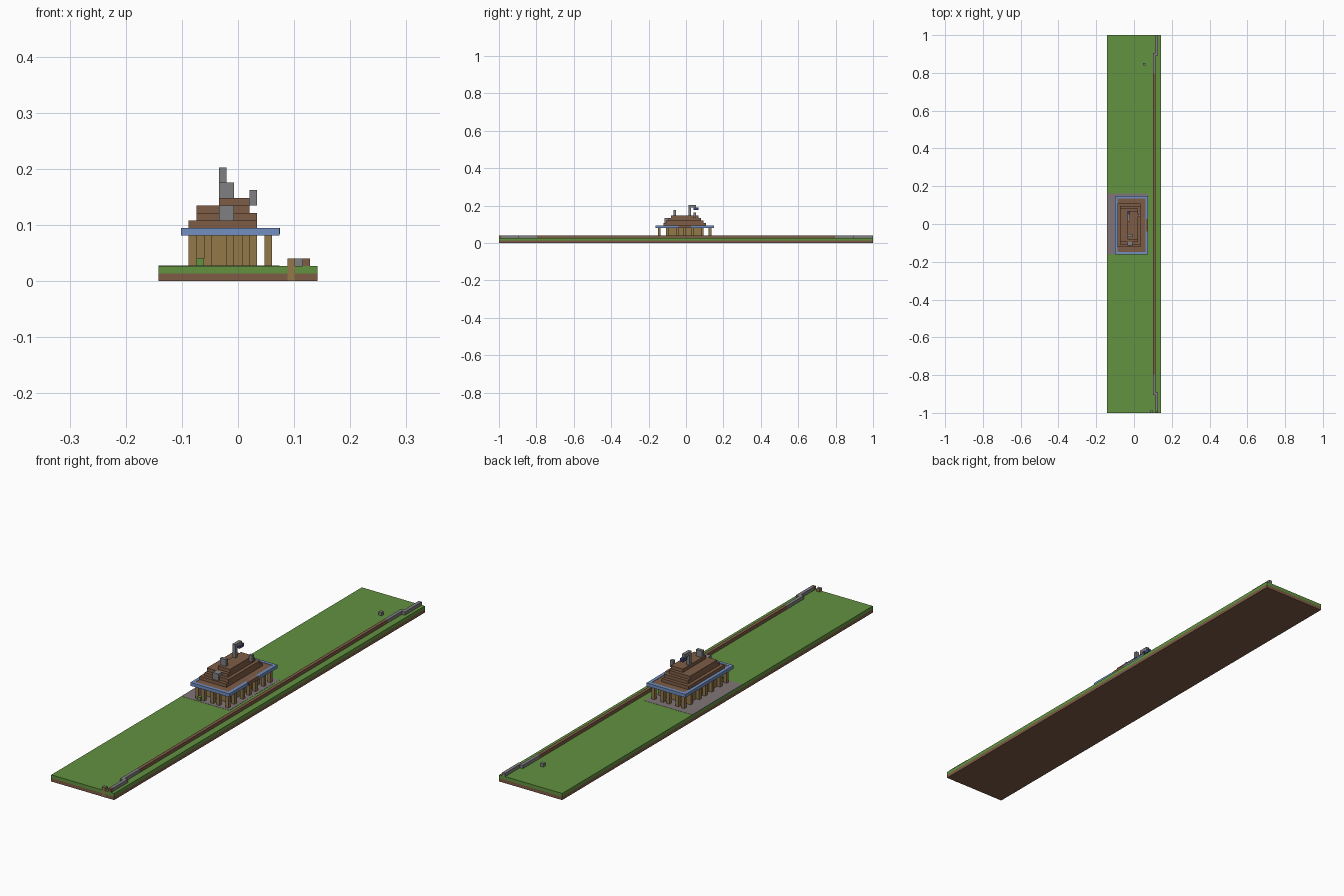
import bpy
import bmesh
from mathutils import Vector

if "Cube" in bpy.data.objects:
    bpy.data.objects.remove(bpy.data.objects["Cube"], do_unlink=True)

U = 2 / 148                # size of one block
ORIGIN = Vector((-10.5, -74, 0))


def material(name, rgb):
    linear = [((c / 255 + 0.055) / 1.055) ** 2.4 for c in rgb] + [1]
    mat = bpy.data.materials.new(name)
    mat.use_nodes = True
    mat.diffuse_color = linear
    mat.node_tree.nodes["Principled BSDF"].inputs["Base Color"].default_value = linear
    return mat


GRASS = material("grass green", (98, 146, 64))
BROWN = material("earth brown", (126, 92, 70))
TAN = material("timber tan", (146, 120, 74))
BLUE = material("eave blue", (114, 142, 192))
GREY = material("stone grey", (128, 128, 130))
PAVING = material("paving grey", (128, 117, 120))
NAVY = material("lamp blue", (62, 72, 120))


def blocks(name, mat, *spans):
    """Join boxes given as (x range, y range, z range) in block units."""
    bm = bmesh.new()
    for span in spans:
        low, high = (Vector(side) for side in zip(*span))
        made = bmesh.ops.create_cube(bm, size=1)
        for v in made["verts"]:
            for i in range(3):
                v.co[i] = (low[i] if v.co[i] < 0 else high[i]) + ORIGIN[i]
                v.co[i] *= U
    mesh = bpy.data.meshes.new(name)
    bm.to_mesh(mesh)
    bm.free()
    mesh.materials.append(mat)
    obj = bpy.data.objects.new(name, mesh)
    bpy.context.collection.objects.link(obj)
    return obj


# Ground slab and paving
blocks("earth_layer", BROWN, ((0, 21), (0, 148), (0, 1)))
blocks("grass_layer", GRASS, ((0, 21), (0, 148), (1, 2)))
blocks("paving", PAVING, ((0, 16), (62, 86), (1.9, 2.05)))

# Long low wall with stone ends that jog sideways
blocks("low_wall", BROWN, ((18, 19), (15, 133), (2, 3)))
blocks("wall_ends", GREY,
       ((18, 19), (7, 15), (2, 3)), ((19, 20), (1, 8), (2, 3)),
       ((18, 19), (133, 141), (2, 3)), ((19, 20), (140, 148), (2, 3)))
blocks("wall_end_cap", BROWN, ((19, 20), (0, 1), (2, 3)))
blocks("gate_post", TAN, ((17, 18), (-0.05, 1), (0, 2.95)))
blocks("gate_post_cap", GREY, ((17, 18), (0, 1), (2.9, 3)))
blocks("loose_stone", GREY, ((14, 15), (136, 137), (2, 3)))

# House body and surrounding colonnade
blocks("house_walls", TAN, ((5, 13), (66, 81), (2, 6)))
posts = [(x, y) for x in (4, 14) for y in (63, 66, 70, 73, 76, 80, 83)]
posts += [(x, y) for x in (6, 9, 11) for y in (63, 83)]
blocks("colonnade", TAN, *[((x, x + 1), (y, y + 1), (2, 6)) for x, y in posts])
blocks("bush", GRASS, ((5, 6), (62.5, 63.5), (2, 3)))

# Blue eaves around a brown roof deck
blocks("eaves", BLUE,
       ((3, 16), (62, 63), (6, 7)), ((3, 16), (84, 85), (6, 7)),
       ((3, 4), (63, 84), (6, 7)), ((15, 16), (63, 84), (6, 7)))
blocks("roof_deck", BROWN, ((4, 15), (63, 84), (6, 6.9)))
blocks("eave_step", BROWN, ((15.2, 16.05), (71, 76), (6.2, 7.05)))

# Stepped roof
blocks("roof_tiers", BROWN,
       ((4, 13), (65, 82), (7, 8)), ((5, 13), (66, 81), (8, 9)),
       ((5, 12), (67, 80), (9, 10)), ((8, 12), (68, 79), (10, 11)))

# Chimneys and hanging lamp
blocks("roof_stone", GREY, ((8, 10), (65.5, 67.5), (8, 10)))
blocks("front_chimney", GREY, ((8, 10), (69, 70), (11, 13)))
blocks("side_chimney", GREY, ((12, 13), (77, 78), (10, 12)))
blocks("lamp_post", GREY, ((8, 9), (75, 76), (11, 15)), ((8, 9), (76, 78), (14, 15)))
blocks("lamp", NAVY, ((8, 9), (77, 79), (13, 14)))
